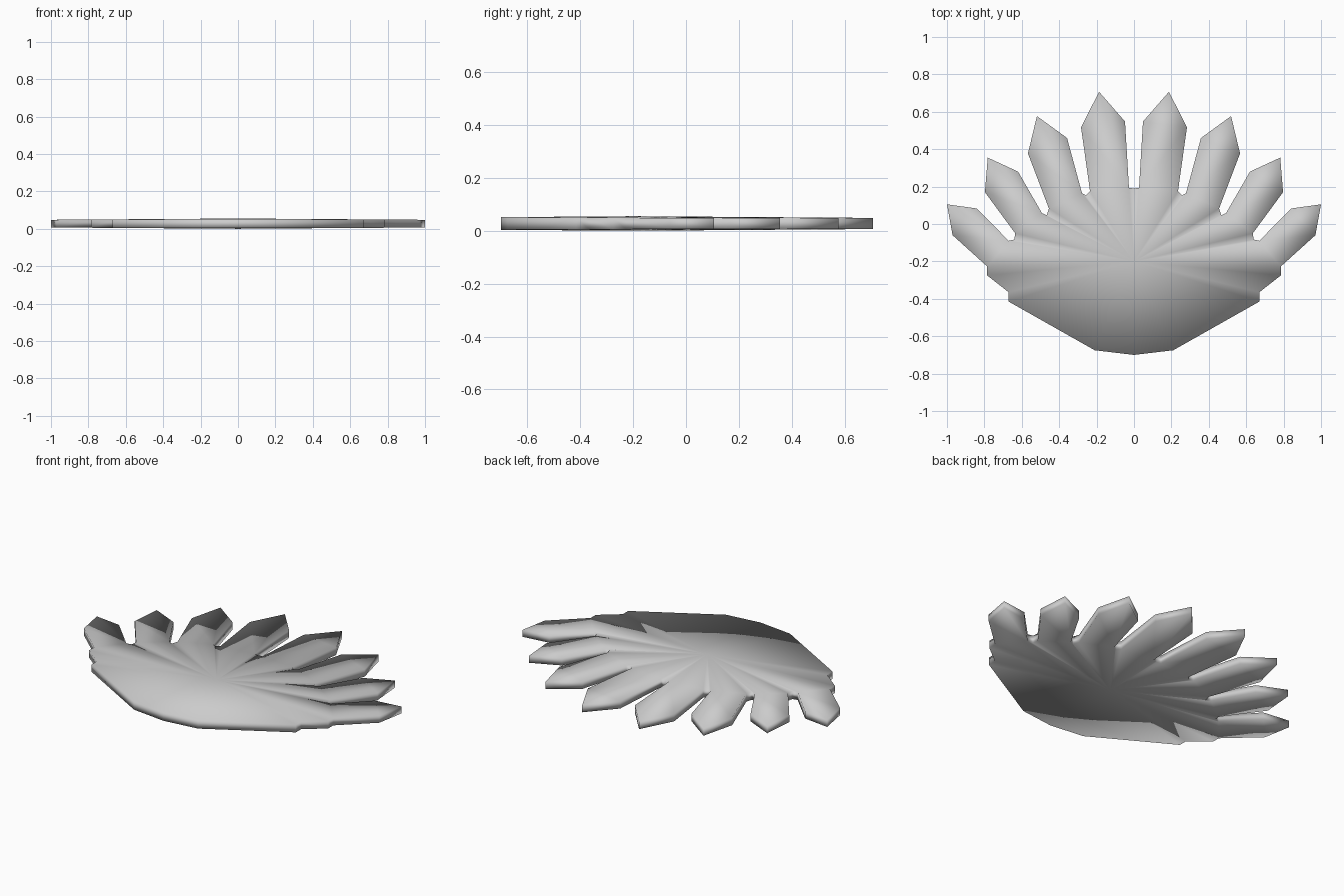
import bpy, bmesh, math

if "Cube" in bpy.data.objects:
    bpy.data.objects.remove(bpy.data.objects["Cube"])

# Right half of the fan outline: lower rim, then four fingers (base, three tip points, base)
lower_rim = [(0, -.70), (.21, -.675), (.67, -.415), (.67, -.365), (.785, -.275)]
fingers = [
    [(.785, -.227), (.97, -.06), (1, .105), (.84, .083), (.67, -.09)],
    [(.635, -.05), (.797, .17), (.782, .355), (.62, .28), (.492, .058)],
    [(.455, .083), (.567, .377), (.519, .577), (.358, .46), (.278, .165)],
    [(.235, .174), (.283, .516), (.187, .707), (.048, .548), (.027, .193)],
]
gap_floors = [(.64, -.083), (.467, .047), (.257, .153), (0, .19)]
hub = (0, -.2)


# The plate is slightly thicker at the hub than at the tips
def height(x, y, side):
    r = min(1, math.hypot(x - hub[0], y - hub[1]))
    return .0275 + side * (.0205 + .007 * (1 - r))


bm = bmesh.new()
core, outline = list(lower_rim), list(lower_rim)
for finger, floor in zip(fingers, gap_floors):
    core += [finger[0], finger[-1], floor]
    outline += finger + [floor]

for mirror in (1, -1):
    def vert(p, side):
        return bm.verts.new((mirror * p[0], p[1], height(*p, side)))

    # Top and bottom skins share their outline with the side walls
    skins = {}
    for side in (1, -1):
        skin = {p: vert(p, side) for p in outline + [hub]}
        skins[side] = skin
        for a, b in zip(core, core[1:]):
            bm.faces.new((skin[hub], skin[a], skin[b]))
        for finger in fingers:
            bm.faces.new([skin[p] for p in finger])
    for a, b in zip(outline, outline[1:]):
        bm.faces.new((skins[1][a], skins[1][b], skins[-1][b], skins[-1][a]))

bmesh.ops.remove_doubles(bm, verts=bm.verts, dist=1e-5)
bmesh.ops.recalc_face_normals(bm, faces=bm.faces)
for face in bm.faces:
    face.smooth = True
mesh = bpy.data.meshes.new("feathered_fan")
bm.to_mesh(mesh)
bm.free()
bpy.context.collection.objects.link(bpy.data.objects.new("feathered_fan", mesh))
